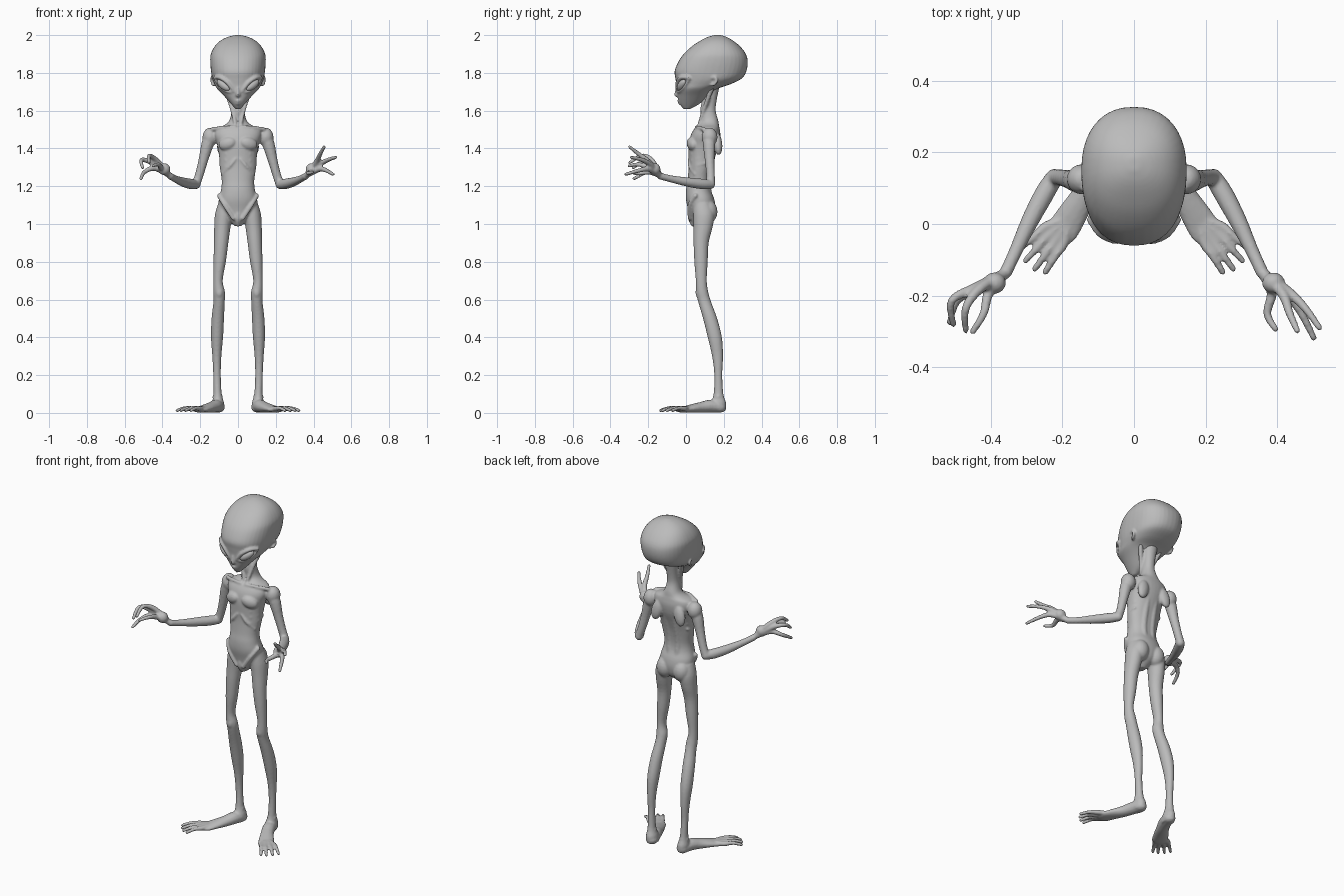
import bpy, bmesh, math
from mathutils import Vector, Matrix, Euler

skin_mat = bpy.data.materials.new("grey_skin")
skin_mat.diffuse_color = (0.5, 0.5, 0.5, 1)


def smooth_rows(rows, steps=4):
    """Catmull-Rom interpolation of equal-length tuples."""
    P = [Vector(r) for r in rows]
    P = [P[0]] + P + [P[-1]]
    out = []
    for i in range(1, len(P) - 2):
        a, b, c, d = P[i - 1:i + 3]
        for k in range(steps):
            t = k / steps
            out.append(0.5 * (2 * b + (c - a) * t + (2 * a - 5 * b + 4 * c - d) * t * t
                              + (3 * b - a - 3 * c + d) * t ** 3))
    return out + [P[-1]]


def loft(bm, rings):
    """Closed skin over a list of rings."""
    R = [[bm.verts.new(p) for p in ring] for ring in rings]
    n = len(R[0])
    for a, b in zip(R, R[1:]):
        for i in range(n):
            j = (i + 1) % n
            bm.faces.new((a[i], a[j], b[j], b[i]))
    bm.faces.new(R[0][::-1])
    bm.faces.new(R[-1])


def column(bm, rows, power=2.0, n=40):
    """Stack of horizontal superellipses: z, x centre, x radius, y front, y back."""
    rings = []
    for z, cx, w, yf, yb in smooth_rows(rows):
        ring = []
        for i in range(n):
            a = math.tau * i / n
            c, s = math.cos(a), math.sin(a)
            ring.append((cx + w * math.copysign(abs(c) ** (2 / power), c),
                         (yf + yb) / 2 + (yb - yf) / 2 * math.copysign(abs(s) ** (2 / power), s), z))
        rings.append(ring)
    loft(bm, rings)


def blob(bm, loc, size, rot=(0, 0, 0), n=20, m=10):
    """Ellipsoid."""
    M = Matrix.LocRotScale(Vector(loc), Euler(rot), Vector(size))
    rings = []
    for j in range(m + 1):
        p = 0.06 + (math.pi - 0.12) * j / m
        rings.append([M @ Vector((math.sin(p) * math.cos(math.tau * i / n),
                                  math.sin(p) * math.sin(math.tau * i / n), -math.cos(p)))
                      for i in range(n)])
    loft(bm, rings)


def limb(bm, pts, s=1, n=12):
    """Round-ended tube along x, y, z, radius and optional height factor; s mirrors x."""
    rows = smooth_rows([(p[0] * s, *p[1:4], p[4] if len(p) > 4 else 1) for p in pts])
    u, rings = None, []
    for i, r in enumerate(rows):
        a, b = rows[max(i - 1, 0)], rows[min(i + 1, len(rows) - 1)]
        t = Vector(b[:3]) - Vector(a[:3])
        t.normalize()
        u = t.orthogonal() if u is None else u - t * u.dot(t)
        u.normalize()
        v = t.cross(u)
        ring = []
        for k in range(n):
            o = (u * math.cos(math.tau * k / n) + v * math.sin(math.tau * k / n)) * r[3]
            o.z *= r[4]
            ring.append(Vector(r[:3]) + o)
        rings.append(ring)
    loft(bm, rings)
    for r in (rows[0], rows[-1]):
        blob(bm, r[:3], (r[3], r[3], r[3] * r[4]), n=12, m=6)


def finish(bm, name, voxel=0.0, relax=2):
    """Make an object, fuse its pieces into one skin and shade it smooth."""
    bmesh.ops.recalc_face_normals(bm, faces=bm.faces[:])
    me = bpy.data.meshes.new(name)
    bm.to_mesh(me)
    bm.free()
    ob = bpy.data.objects.new(name, me)
    bpy.context.collection.objects.link(ob)
    bpy.ops.object.select_all(action='DESELECT')
    ob.select_set(True)
    bpy.context.view_layer.objects.active = ob
    if voxel:
        rm = ob.modifiers.new("fuse", 'REMESH')
        rm.mode = 'VOXEL'
        rm.voxel_size = voxel
        sm = ob.modifiers.new("relax", 'SMOOTH')
        sm.factor = 0.5
        sm.iterations = relax
        bpy.ops.object.convert(target='MESH')
    ob.data.materials.clear()
    ob.data.materials.append(skin_mat)
    ob.data.polygons.foreach_set("use_smooth", [True] * len(ob.data.polygons))


# Head: large skull tapering to a small chin
bm = bmesh.new()
column(bm, [(1.608, 0, .012, -.012, .02), (1.635, 0, .036, -.033, .07), (1.68, 0, .076, -.045, .12),
            (1.715, 0, .11, -.05, .165), (1.74, 0, .124, -.052, .235), (1.77, 0, .136, -.056, .295),
            (1.81, 0, .143, -.06, .32), (1.86, 0, .147, -.04, .327), (1.90, 0, .144, -.012, .317),
            (1.94, 0, .124, .03, .287), (1.97, 0, .094, .075, .25), (1.99, 0, .055, .115, .215),
            (2.0, 0, .015, .15, .185)], power=2.3)
# Nose, lips
limb(bm, [(0, -.046, 1.72, .009), (0, -.05, 1.695, .010), (0, -.05, 1.682, .011)])
limb(bm, [(-.022, -.025, 1.655, .005), (0, -.042, 1.652, .006), (.022, -.025, 1.655, .005)])
limb(bm, [(-.018, -.022, 1.640, .005), (0, -.036, 1.638, .006), (.018, -.022, 1.640, .005)])
for s in (1, -1):
    # Slanted eyelids
    limb(bm, [(.024, -.046, 1.705, .007), (.055, -.046, 1.748, .010), (.095, -.026, 1.775, .011),
              (.125, .012, 1.775, .008)], s)
    limb(bm, [(.024, -.044, 1.70, .006), (.06, -.034, 1.703, .007), (.098, -.008, 1.728, .007),
              (.125, .018, 1.77, .006)], s)
    # Ears
    limb(bm, [(.122, .135, 1.735, .007), (.134, .15, 1.74, .008), (.138, .162, 1.76, .008),
              (.138, .152, 1.778, .007), (.136, .138, 1.772, .006)], s)
finish(bm, "head", .006)

# Eyes
for s, name in ((1, "left_eye"), (-1, "right_eye")):
    bm = bmesh.new()
    blob(bm, (s * .077, -.024, 1.735), (.045, .019, .021), (0, -s * .6, s * .5))
    finish(bm, name)

# Torso and neck
bm = bmesh.new()
column(bm, [(.99, 0, .02, .035, .09), (1.03, 0, .055, .02, .14), (1.08, 0, .095, .01, .155),
            (1.13, 0, .102, 0, .15), (1.18, 0, .09, 0, .132), (1.23, 0, .086, .008, .128),
            (1.30, 0, .096, .014, .138), (1.36, 0, .1, .014, .155), (1.42, 0, .11, .014, .175),
            (1.47, 0, .125, .025, .182), (1.505, 0, .115, .045, .178), (1.525, 0, .07, .068, .174),
            (1.55, 0, .045, .08, .17), (1.60, 0, .034, .075, .157), (1.66, 0, .034, .085, .163),
            (1.74, 0, .045, .09, .18)], power=2.2)
limb(bm, [(0, .035, 1.07, .022), (0, .03, 1.03, .02), (0, .04, 1.0, .015)])
for s in (1, -1):
    # Chest, collar bones, ribs, neck cords and hip ridges
    blob(bm, (s * .057, .032, 1.425), (.048, .026, .034), (0, s * .3, s * .3))
    limb(bm, [(.015, .055, 1.512, .009), (.07, .062, 1.512, .009), (.135, .095, 1.502, .011)], s)
    limb(bm, [(.012, .018, 1.345, .008), (.045, .02, 1.305, .009), (.08, .048, 1.265, .009)], s)
    for z in (1.30, 1.335, 1.37):
        limb(bm, [(.062, .03, z, .006), (.091, .065, z + .012, .007), (.09, .115, z + .025, .006)], s)
    limb(bm, [(.07, .14, 1.73, .014), (.035, .10, 1.62, .011), (.014, .07, 1.53, .009)], s)
    limb(bm, [(.1, .05, 1.15, .012), (.07, .02, 1.10, .012), (.025, .02, 1.03, .011)], s)
    # Shoulder blades, back muscles and buttocks
    blob(bm, (s * .075, .168, 1.425), (.034, .024, .062), (.1, -s * .25, 0))
    limb(bm, [(.025, .12, 1.14, .02), (.027, .112, 1.23, .02), (.027, .128, 1.33, .021),
              (.025, .16, 1.45, .02)], s)
    blob(bm, (s * .055, .117, 1.065), (.05, .05, .062))

    # Legs
    column(bm, [(1.11, s * .07, .035, .04, .13), (1.05, s * .076, .046, .038, .15),
                (.98, s * .083, .043, .04, .14), (.90, s * .089, .038, .04, .12),
                (.80, s * .097, .033, .044, .115), (.70, s * .106, .025, .052, .11),
                (.64, s * .1, .031, .053, .118), (.59, s * .1, .030, .064, .132),
                (.50, s * .107, .033, .09, .165), (.40, s * .111, .032, .115, .19),
                (.30, s * .112, .024, .138, .196), (.20, s * .111, .020, .15, .192),
                (.10, s * .108, .022, .146, .198), (.05, s * .105, .032, .13, .213),
                (.012, s * .103, .03, .125, .21)], n=24)
    blob(bm, (s * .099, .072, .638), (.022, .022, .034))
    blob(bm, (s * .108, .17, .085), (.028, .017, .02))

    # Feet and toes
    limb(bm, [(.103, .18, .03, .034, .85), (.117, .13, .036, .036, .95), (.14, .08, .029, .036, .8),
              (.17, .03, .023, .042, .52), (.198, -.015, .017, .046, .34)], s)
    for (tx, ty), (kx, ky) in (((.248, -.135), (.196, -.052)), ((.277, -.125), (.218, -.045)),
                               ((.303, -.102), (.236, -.03)), ((.322, -.072), (.244, -.006))):
        limb(bm, [(.18, .015, .025, .013), (kx, ky, .022, .014),
                  ((kx + tx) / 2, (ky + ty) / 2, .025, .0105), (tx, ty, .013, .009)], s)

    # Arms
    blob(bm, (s * .147, .125, 1.46), (.041, .042, .05))
    limb(bm, [(.14, .12, 1.475, .034), (.162, .122, 1.42, .033), (.183, .125, 1.34, .026),
              (.205, .13, 1.26, .023), (.222, .13, 1.212, .024)], s)
    limb(bm, [(.222, .13, 1.21, .025), (.25, .085, 1.212, .028), (.29, .01, 1.222, .025),
              (.33, -.075, 1.238, .019), (.358, -.135, 1.253, .018)], s)
    blob(bm, (s * .39, -.165, 1.29), (.032, .03, .032))

# Open left hand and curled right hand: knuckle, joint, tip of each finger
open_hand = [((.415, -.195, 1.328), (.435, -.25, 1.37), (.456, -.298, 1.408)),
             ((.432, -.19, 1.315), (.478, -.235, 1.34), (.518, -.29, 1.353)),
             ((.43, -.195, 1.29), (.468, -.25, 1.283), (.502, -.318, 1.263)),
             ((.385, -.19, 1.275), (.372, -.25, 1.268), (.395, -.293, 1.275))]
curled_hand = [((.44, -.18, 1.295), (.495, -.215, 1.275), (.514, -.275, 1.24)),
               ((.447, -.18, 1.32), (.51, -.215, 1.34), (.505, -.28, 1.298)),
               ((.43, -.18, 1.335), (.47, -.235, 1.362), (.47, -.298, 1.325)),
               ((.405, -.19, 1.295), (.42, -.25, 1.315), (.45, -.3, 1.308))]
for s, hand in ((1, open_hand), (-1, curled_hand)):
    for knuckle, joint, tip in hand:
        limb(bm, [(.36, -.138, 1.256, .015), (*knuckle, .0145), (*joint, .0115), (*tip, .009)], s)
finish(bm, "body", .006)
